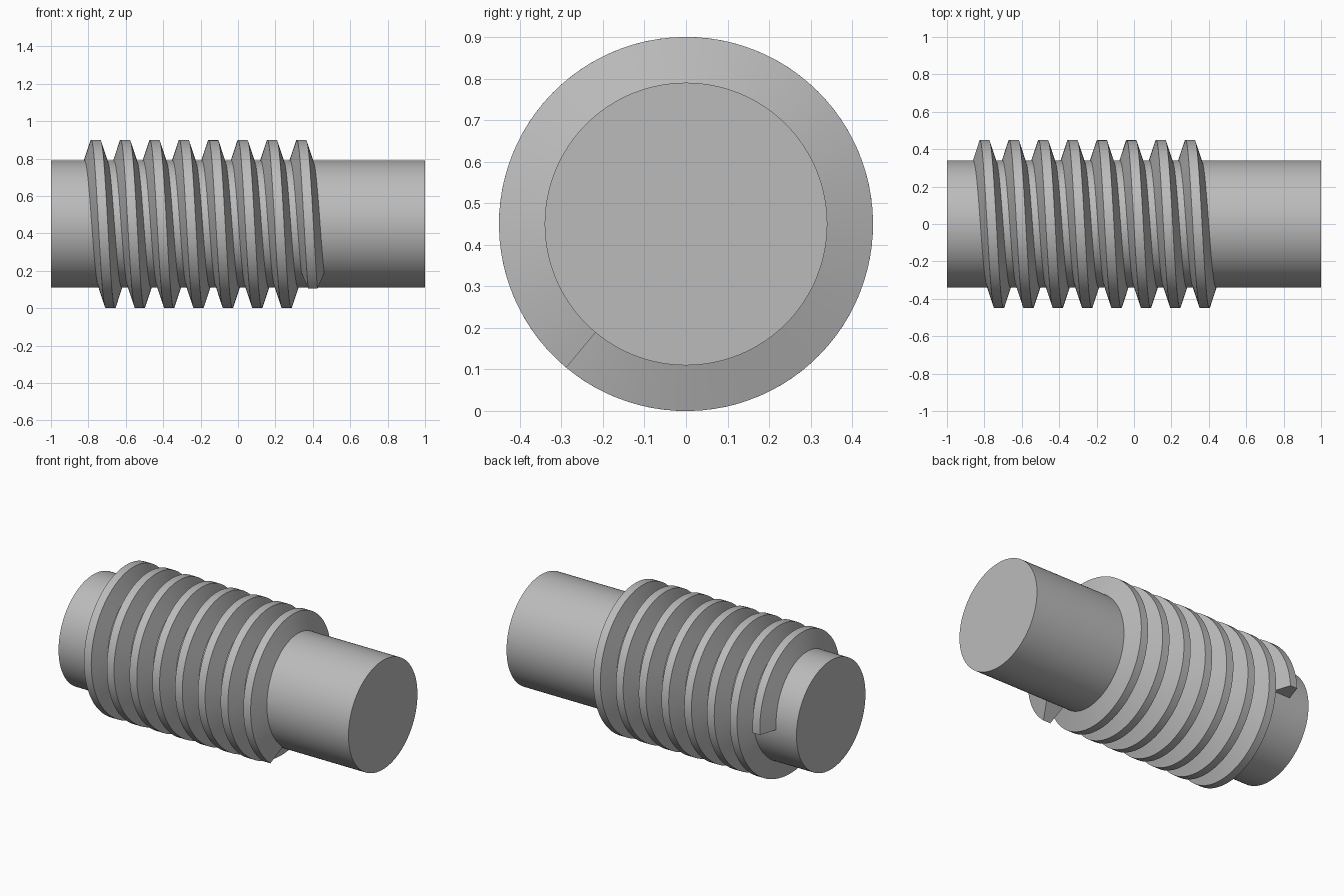
import bpy
import bmesh
import math
from mathutils import Matrix

if "Cube" in bpy.data.objects:
    bpy.data.objects.remove(bpy.data.objects["Cube"])

AXIS_Z = 0.45
SHAFT_R = 0.34
CREST_R = 0.45
PITCH = 0.05 * math.pi
START_X, END_X = -0.8, 0.4
STEPS_PER_TURN = 96

# Steel colour
steel = bpy.data.materials.new("grey steel")
steel.use_nodes = True
colour = (0.5, 0.5, 0.5, 1)
steel.diffuse_color = colour
steel.node_tree.nodes["Principled BSDF"].inputs["Base Color"].default_value = colour


def finish(bm, name):
    """Turn a bmesh into a smooth-shaded object with sharp edges."""
    bmesh.ops.recalc_face_normals(bm, faces=bm.faces[:])
    mesh = bpy.data.meshes.new(name)
    bm.to_mesh(mesh)
    bm.free()
    mesh.materials.append(steel)
    obj = bpy.data.objects.new(name, mesh)
    obj.location.z = AXIS_Z
    bpy.context.collection.objects.link(obj)
    bpy.ops.object.select_all(action="DESELECT")
    obj.select_set(True)
    bpy.context.view_layer.objects.active = obj
    bpy.ops.object.shade_smooth_by_angle(angle=math.radians(25))


# Shaft: plain cylinder along x
bm = bmesh.new()
bmesh.ops.create_cone(bm, cap_ends=True, segments=128, radius1=SHAFT_R,
                      radius2=SHAFT_R, depth=2,
                      matrix=Matrix.Rotation(math.pi / 2, 4, "Y"))
finish(bm, "shaft")

# Worm thread: trapezoid (x offset, radius) swept along a helix from the back
profile = [(-0.063, 0.333), (-0.025, CREST_R), (0.025, CREST_R), (0.063, 0.333)]
turns = (END_X - START_X) / PITCH
steps = round(turns * STEPS_PER_TURN)
bm = bmesh.new()
rings = []
for i in range(steps + 1):
    t = i / steps
    a = t * turns * math.tau
    x = START_X + t * (END_X - START_X)
    rings.append([bm.verts.new((x + dx, r * math.cos(a), r * math.sin(a)))
                  for dx, r in profile])
for near, far in zip(rings, rings[1:]):
    for j in range(len(profile)):
        k = (j + 1) % len(profile)
        bm.faces.new((near[j], near[k], far[k], far[j]))
bm.faces.new(rings[0])
bm.faces.new(rings[-1])
finish(bm, "worm_thread")
